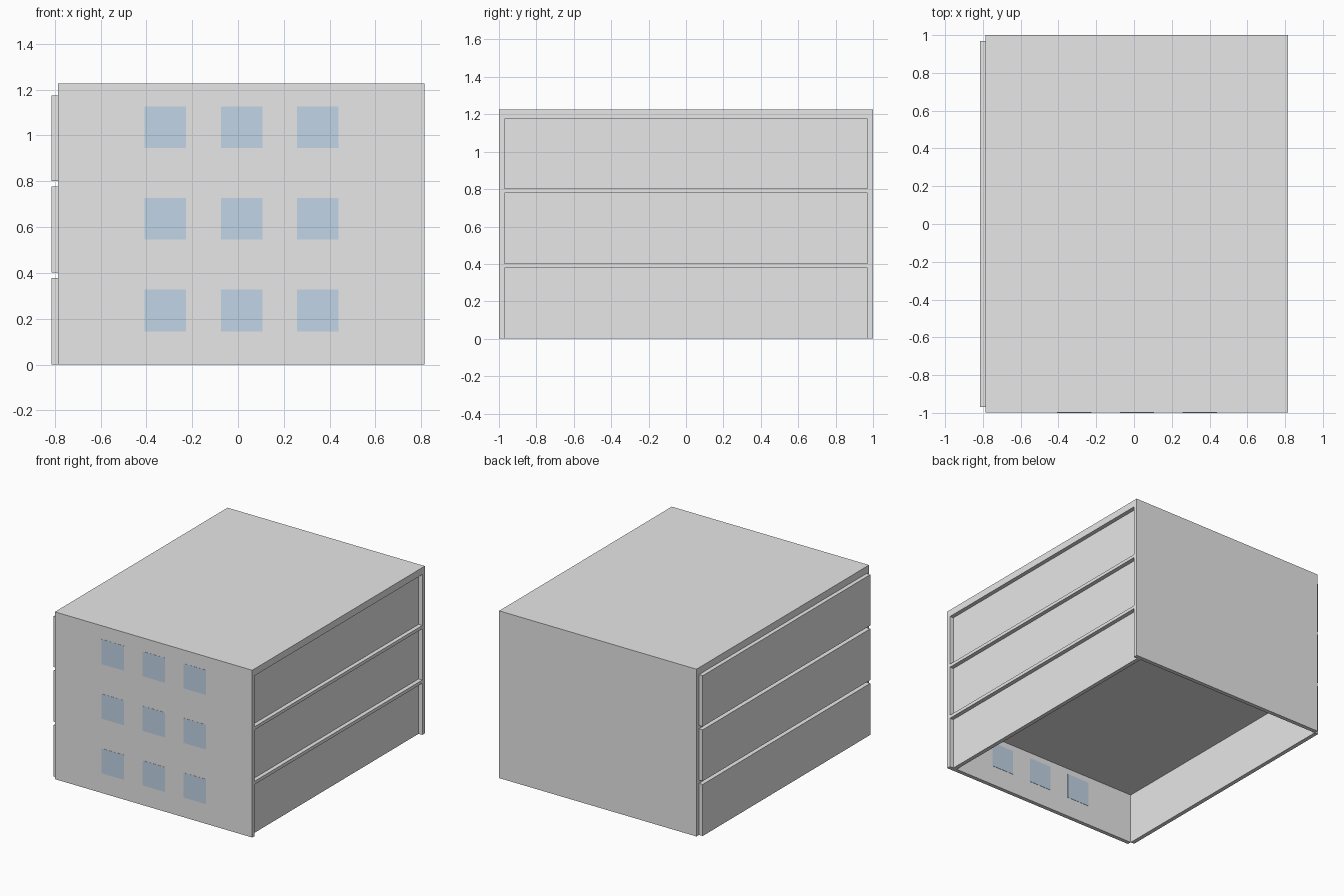
import bpy
import bmesh
from mathutils import Vector

cube = bpy.data.objects.get("Cube")
if cube:
    bpy.data.objects.remove(cube, do_unlink=True)


def make_material(name, rgb):
    mat = bpy.data.materials.new(name)
    mat.use_nodes = True
    mat.diffuse_color = (*rgb, 1)
    mat.node_tree.nodes["Principled BSDF"].inputs["Base Color"].default_value = (*rgb, 1)
    return mat


wall_grey = make_material("wall_grey", (0.8, 0.8, 0.8))
window_blue = make_material("window_blue", (0.54, 0.66, 0.79))


def box(name, low, high, mat):
    """Axis-aligned box between two opposite corners."""
    low, high = Vector(low), Vector(high)
    bm = bmesh.new()
    bmesh.ops.create_cube(bm, size=1)
    bmesh.ops.scale(bm, vec=high - low, verts=bm.verts)
    bmesh.ops.translate(bm, vec=(low + high) / 2, verts=bm.verts)
    mesh = bpy.data.meshes.new(name)
    bm.to_mesh(mesh)
    bm.free()
    mesh.materials.append(mat)
    obj = bpy.data.objects.new(name, mesh)
    bpy.context.collection.objects.link(obj)
    return obj


def cut(target, low, high):
    """Carve a box out of the target and discard the cutter."""
    cutter = box("cutter", low, high, wall_grey)
    cutter.hide_render = True
    mod = target.modifiers.new("carve", 'BOOLEAN')
    mod.operation = 'DIFFERENCE'
    mod.solver = 'EXACT'
    mod.object = cutter
    bpy.context.view_layer.objects.active = target
    bpy.ops.object.modifier_apply(modifier=mod.name)
    bpy.data.objects.remove(cutter, do_unlink=True)


LEFT, RIGHT, HEIGHT = -0.785, 0.815, 1.226
WALL = 0.03
INNER_Y = 1 - WALL
storeys = [(0, 0.378), (0.402, 0.778), (0.802, 1.175)]

# Building block
shell = box("building_shell", (LEFT, -0.999, 0), (RIGHT, 1, HEIGHT), wall_grey)

# Recessed panels on one side, matching raised panels on the other
for i, (bottom, top) in enumerate(storeys):
    cut_bottom = bottom if i else -0.1
    cut(shell, (RIGHT - WALL, -INNER_Y, cut_bottom), (RIGHT + 0.1, INNER_Y, top))
    box(f"raised_panel_{i + 1}", (LEFT - WALL, -INNER_Y, bottom),
        (LEFT, INNER_Y, top), wall_grey)

# Open ground floor; the lowest raised panel closes its side
cut(shell, (LEFT - 0.1, -INNER_Y, -0.1), (RIGHT - 2 * WALL, INNER_Y, 0.37))

# Window grid, with the ground row also showing on the inside
HALF = 0.091
for row, z in enumerate((0.236, 0.636, 1.036)):
    for col, x in enumerate((-0.317, 0.016, 0.348)):
        faces = [("window", -0.998)] + ([("inner_window", -INNER_Y)] if row == 0 else [])
        for label, y in faces:
            box(f"{label}_{row + 1}_{col + 1}", (x - HALF, y - 0.002, z - HALF),
                (x + HALF, y + 0.002, z + HALF), window_blue)
